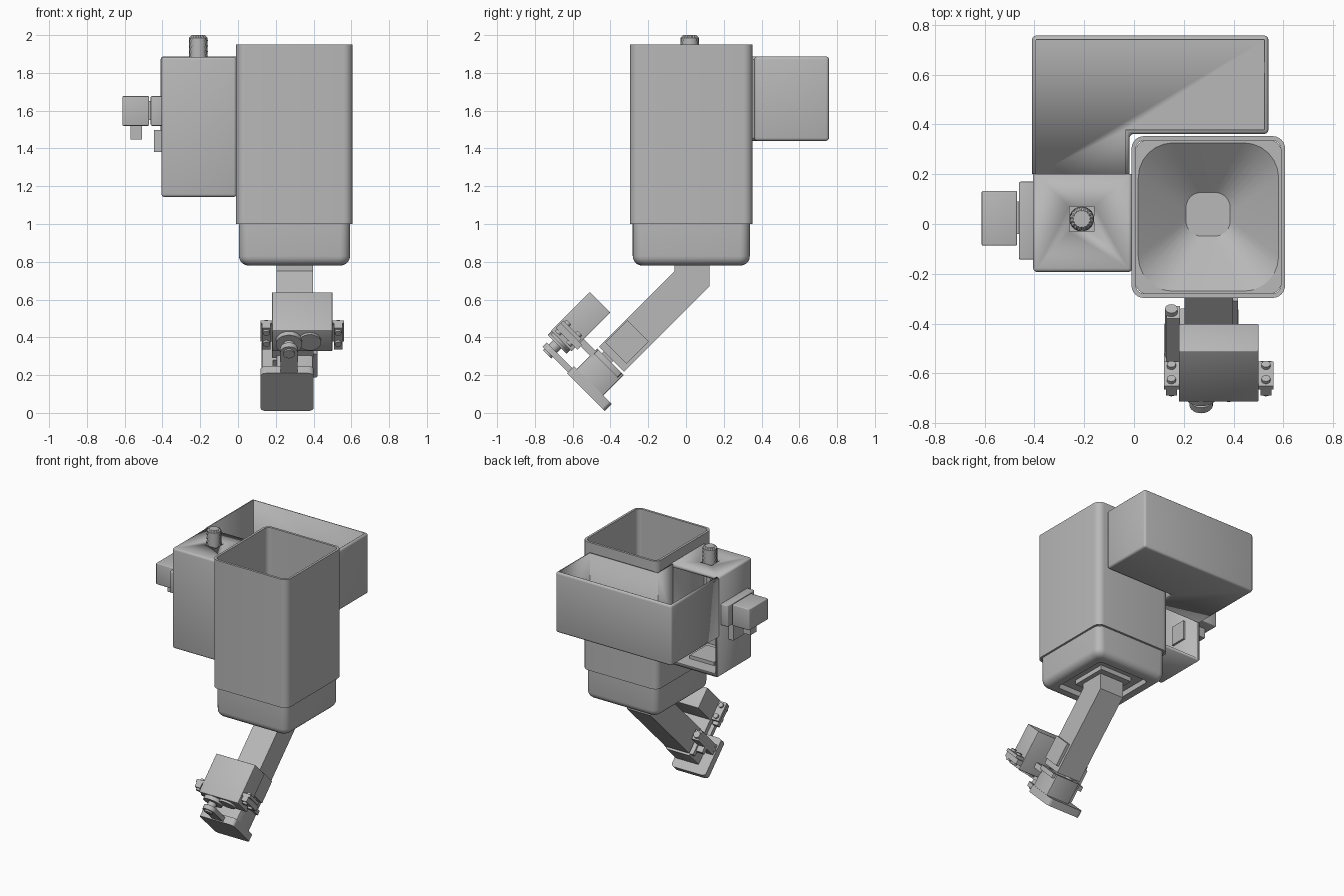
import bpy, bmesh, math
from mathutils import Vector

old = bpy.data.objects.get("Cube")
if old:
    bpy.data.objects.remove(old, do_unlink=True)

grey = bpy.data.materials.new("plain_grey")
grey.use_nodes = True
grey.diffuse_color = (0.48, 0.48, 0.48, 1)
grey.node_tree.nodes["Principled BSDF"].inputs["Base Color"].default_value = (0.48, 0.48, 0.48, 1)


def finish(name, bm, bevel=0.0, segments=3):
    """Turn a bmesh into a shaded object, with optional rounded edges."""
    bmesh.ops.recalc_face_normals(bm, faces=bm.faces)
    if bevel:
        edges = [e for e in bm.edges if e.calc_face_angle(0) > 0.6]
        bmesh.ops.bevel(bm, geom=edges, offset=bevel, segments=segments,
                        profile=0.5, affect='EDGES', clamp_overlap=True)
    mesh = bpy.data.meshes.new(name)
    bm.to_mesh(mesh)
    bm.free()
    mesh.materials.append(grey)
    ob = bpy.data.objects.new(name, mesh)
    bpy.context.collection.objects.link(ob)
    bpy.ops.object.select_all(action='DESELECT')
    ob.select_set(True)
    bpy.context.view_layer.objects.active = ob
    bpy.ops.object.shade_smooth_by_angle(angle=math.radians(32))
    return ob


def loft(name, rings, cyclic=False, bevel=0.0):
    """Skin a list of equal-length point rings; cap the ends unless cyclic."""
    bm = bmesh.new()
    loops = [[bm.verts.new(p) for p in ring] for ring in rings]
    n = len(loops[0])
    pairs = list(zip(loops, loops[1:]))
    if cyclic:
        pairs.append((loops[-1], loops[0]))
    else:
        bm.faces.new(loops[0])
        bm.faces.new(loops[-1])
    for a, b in pairs:
        for i in range(n):
            j = (i + 1) % n
            bm.faces.new((a[i], a[j], b[j], b[i]))
    return finish(name, bm, bevel)


def round_rect(x0, x1, y0, y1, r, n=6):
    pts = []
    corners = ((x1 - r, y1 - r), (x0 + r, y1 - r), (x0 + r, y0 + r), (x1 - r, y0 + r))
    for k, (cx, cy) in enumerate(corners):
        for i in range(n + 1):
            a = math.pi / 2 * (k + i / n)
            pts.append((cx + r * math.cos(a), cy + r * math.sin(a)))
    return pts


def level(pts, z):
    return [(x, y, z) for x, y in pts]


def box(name, x, y, z, bevel=0.0):
    rect = [(x[0], y[0]), (x[1], y[0]), (x[1], y[1]), (x[0], y[1])]
    return loft(name, [level(rect, z[0]), level(rect, z[1])], bevel=bevel)


def slant(x, s, d):
    """Chute frame: s = y + z runs along the chute, d = y - z across it."""
    return (x, (s + d) / 2, (s - d) / 2)


def slant_prism(name, outline, s0, s1, bevel=0.0):
    return loft(name, [[slant(x, s, d) for x, d in outline] for s in (s0, s1)], bevel=bevel)


def slant_box(name, x, s, d, bevel=0.0):
    rect = [(x[0], d[0]), (x[1], d[0]), (x[1], d[1]), (x[0], d[1])]
    return slant_prism(name, rect, s[0], s[1], bevel)


def slant_disc(name, x, d, r, s0, s1, n=24):
    ts = [math.tau * i / n for i in range(n)]
    return slant_prism(name, [(x + r * math.cos(t), d + r * 1.414 * math.sin(t)) for t in ts], s0, s1)


def cut(ob, cutter):
    mod = ob.modifiers.new("cut", 'BOOLEAN')
    mod.operation = 'DIFFERENCE'
    mod.solver = 'EXACT'
    mod.object = cutter
    bpy.context.view_layer.objects.active = ob
    bpy.ops.object.modifier_apply(modifier=mod.name)
    bpy.data.objects.remove(cutter, do_unlink=True)


# Tall open hopper
outer = round_rect(-0.01, 0.607, -0.297, 0.353, 0.05)
inner = round_rect(0.007, 0.59, -0.28, 0.336, 0.035)
loft("hopper_wall", [level(outer, 1.0), level(outer, 1.95), level(inner, 1.95), level(inner, 1.0)], True)


# Funnel base with rounded underside, recess and drop hole
def base_ring(inset, r):
    return round_rect(0.005 + inset, 0.593 - inset, -0.282 + inset, 0.338 - inset, r)


rings = [level(base_ring(0, 0.05), 1.0)]
for i in range(6):
    a = math.pi / 2 * i / 5
    inset = 0.05 * (1 - math.cos(a))
    rings.append(level(base_ring(inset, 0.055 - inset * 0.6), 0.83 - 0.05 * math.sin(a)))
neck = round_rect(0.2, 0.4, -0.06, 0.14, 0.06)
hole = round_rect(0.225, 0.37, -0.03, 0.11, 0.055)
rings += [level(base_ring(0.085, 0.03), 0.78), level(base_ring(0.085, 0.03), 0.82),
          level(neck, 0.82), level(neck, 0.79), level(hole, 0.79), level(hole, 0.81),
          level(base_ring(0.012, 0.14), 1.0)]
loft("funnel_base", rings, True)
box("chute_collar", (0.17, 0.43), (-0.1, 0.17), (0.787, 0.825))

# Side housing, open at the back, with a square hole for the knob
housing = box("side_housing", (-0.405, -0.008), (-0.193, 0.3), (1.143, 1.885), 0.015)
cut(housing, box("cutter", (-0.38, -0.03), (-0.17, 0.5), (1.165, 1.862)))
cut(housing, box("cutter", (-1, 1), (0.2, 0.6), (1, 2)))
cut(housing, box("cutter", (-0.26, -0.16), (-0.03, 0.07), (1.8, 2)))
box("housing_floor_block", (-0.3, -0.1), (-0.1, 0.1), (1.16, 1.19))
box("inner_switch_plate", (-0.385, -0.365), (-0.04, 0.08), (1.36, 1.5))

# L-shaped rear tray
L_outer = [(-0.41, 0.15), (-0.018, 0.15), (-0.018, 0.362), (0.54, 0.362), (0.54, 0.757), (-0.41, 0.757)]
L_inner = [(-0.393, 0.1), (-0.035, 0.1), (-0.035, 0.379), (0.523, 0.379), (0.523, 0.74), (-0.393, 0.74)]
tray = loft("rear_tray", [level(L_outer, 1.44), level(L_outer, 1.887)], bevel=0.016)
cut(tray, loft("cutter", [level(L_inner, 1.457), level(L_inner, 2.1)]))
cut(tray, box("cutter", (-1, 1), (0, 0.201), (1, 2)))

# Knurled knob
knob = []
for k in range(9):
    ring = []
    for i in range(32):
        r = 0.05 if (i + k) % 2 else 0.044
        a = math.tau * i / 32
        ring.append((-0.21 + r * math.cos(a), 0.02 + r * math.sin(a), 1.87 + k * 0.0145))
    knob.append(ring)
knob.append([(-0.21 + (x + 0.21) * 0.72, 0.02 + (y - 0.02) * 0.72, 2.0) for x, y, z in knob[-1]])
loft("knurled_knob", knob)
box("knob_shaft", (-0.23, -0.19), (0, 0.04), (1.7, 1.88))

# Plug fittings on the outer side wall
box("socket_flange", (-0.462, -0.4), (-0.143, 0.17), (1.52, 1.677), 0.006)
box("plug_body", (-0.612, -0.47), (-0.087, 0.133), (1.52, 1.677), 0.006)
box("plug_neck", (-0.475, -0.455), (-0.04, 0.09), (1.55, 1.65))
box("plug_peg", (-0.57, -0.508), (-0.01, 0.06), (1.447, 1.525))
box("switch_block", (-0.445, -0.4), (-0.04, 0.08), (1.382, 1.497))


# Bent hollow chute and its spout
def duct_ring(front, back, x0=0.203, x1=0.397):
    return [(x0, *front), (x1, *front), (x1, *back), (x0, *back)]


path = [((-0.06, 0.80), (0.125, 0.80)), ((-0.06, 0.75), (0.125, 0.67)), ((-0.46, 0.35), (-0.328, 0.218))]
outside = [duct_ring(f, b) for f, b in path]
inside = []
for f, b in reversed(path):
    f, b = Vector(f), Vector(b)
    step = (b - f).normalized() * 0.02
    inside.append(duct_ring(f + step, b - step, 0.223, 0.377))
loft("bent_chute", outside + inside, True)


def slant_tube(name, x, s, d, w):
    def ring(sv, t):
        return [slant(px, sv, pd) for px, pd in
                round_rect(x[0] + t, x[1] - t, d[0] + t * 1.4, d[1] - t * 1.4, 0.01, 2)]
    return loft(name, [ring(s[0], 0), ring(s[1], 0), ring(s[1], w), ring(s[0], w)], True)


slant_tube("spout", (0.203, 0.397), (-0.345, -0.13), (-0.81, -0.53), 0.02)
slant_tube("spout_flange", (0.18, 0.42), (-0.175, -0.13), (-0.8, -0.55), 0.03)
slant_box("chute_side_panel", (0.39, 0.418), (-0.055, 0.18), (-0.80, -0.575))

# Swinging flap and its hinge
slant_prism("flap", round_rect(0.12, 0.40, -0.84, -0.44, 0.03), -0.42, -0.345)
slant_box("hinge_bar", (0.13, 0.185), (-0.345, 0.0), (-0.76, -0.66))
slant_disc("hinge_pin", 0.15, -0.71, 0.025, -0.345, 0.03)
slant_box("hinge_bracket", (0.13, 0.21), (-0.2, -0.15), (-0.76, -0.6))

# Servo motor, mounting ears and screws
slant_box("servo_body", (0.18, 0.50), (-0.28, 0.13), (-1.15, -0.932), 0.004)
slant_box("servo_mount", (0.18, 0.40), (-0.205, -0.15), (-0.95, -0.79))
for side, x in (("right", 0.15), ("left", 0.53)):
    slant_box(side + "_servo_ear", (x - 0.03, x + 0.03), (-0.19, -0.16), (-1.14, -0.945))
    slant_box(side + "_mount_post", (x - 0.022, x + 0.022), (-0.24, -0.19), (-1.14, -0.91))
    for d in (-1.1, -0.985):
        slant_disc(side + "_ear_screw", x, d, 0.018, -0.26, -0.14, 12)
slant_disc("gear_boss", 0.27, -1.045, 0.07, -0.32, -0.27)
slant_disc("gear_boss_small", 0.38, -1.045, 0.06, -0.30, -0.27)
slant_disc("servo_shaft", 0.27, -1.045, 0.03, -0.425, -0.27)

# Tapered servo arm reaching the flap
arm = [(0.225, -0.76), (0.315, -0.76)]
for i in range(13):
    a = math.pi * i / 12
    arm.append((0.27 + 0.047 * math.cos(a), -1.045 - 0.066 * math.sin(a)))
slant_prism("servo_arm", list(reversed(arm)), -0.41, -0.365)
